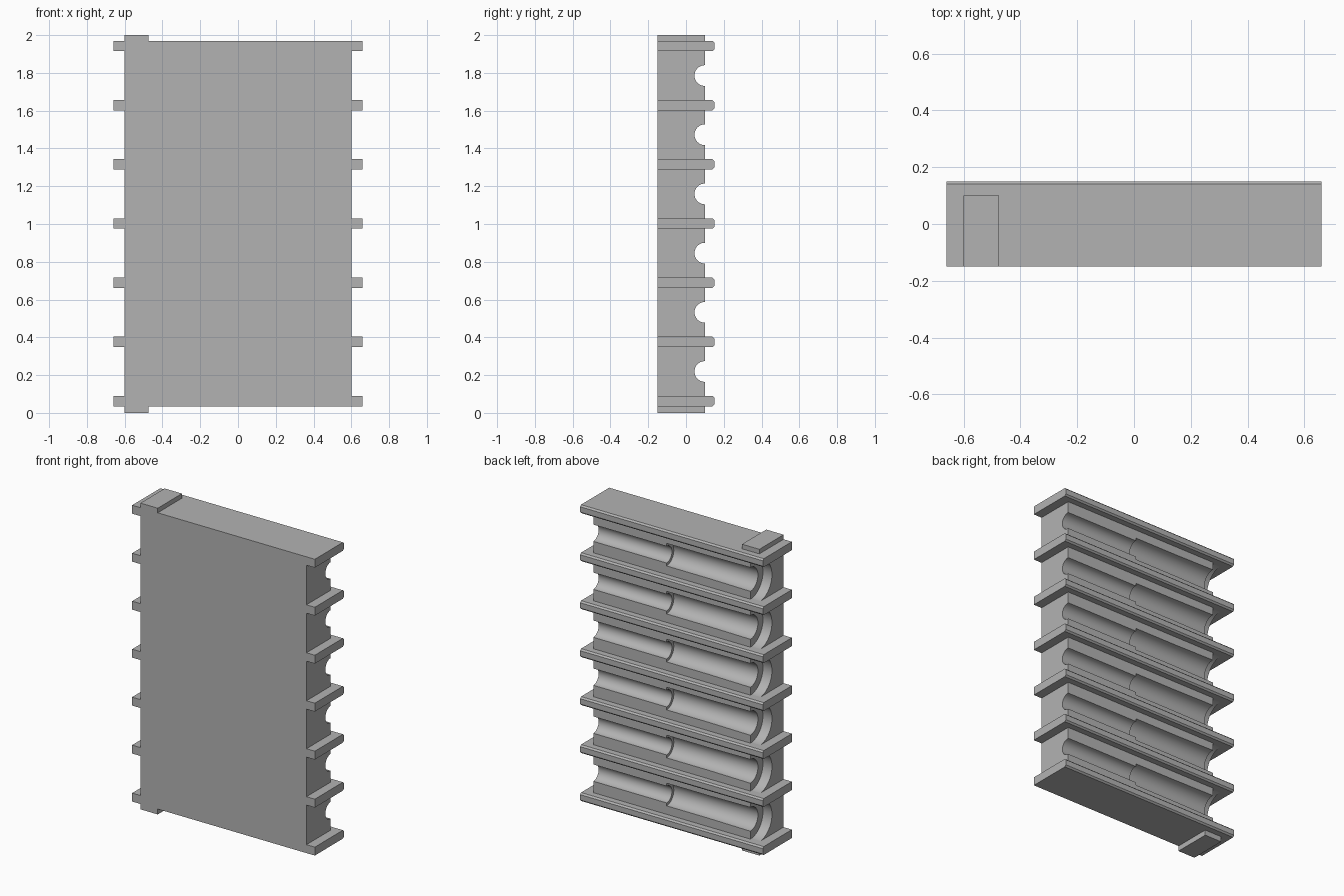
import bpy, bmesh
from math import pi, sin, cos, radians

cube = bpy.data.objects.get("Cube")
if cube:
    bpy.data.objects.remove(cube, do_unlink=True)

# One plain grey material
grey = bpy.data.materials.new("plain_grey")
grey.use_nodes = True
colour = (0.45, 0.45, 0.45, 1)
grey.diffuse_color = colour
grey.node_tree.nodes["Principled BSDF"].inputs["Base Color"].default_value = colour


def finish(name, bm):
    bmesh.ops.recalc_face_normals(bm, faces=bm.faces)
    mesh = bpy.data.meshes.new(name)
    bm.to_mesh(mesh)
    bm.free()
    mesh.materials.append(grey)
    obj = bpy.data.objects.new(name, mesh)
    bpy.context.collection.objects.link(obj)
    return obj


def extrude_x(name, profile, x0, x1):
    """Solid with a (y, z) profile running from x0 to x1."""
    bm = bmesh.new()
    face = bm.faces.new([bm.verts.new((x0, y, z)) for y, z in profile])
    ext = bmesh.ops.extrude_face_region(bm, geom=[face])["geom"]
    verts = [v for v in ext if isinstance(v, bmesh.types.BMVert)]
    bmesh.ops.translate(bm, verts=verts, vec=(x1 - x0, 0, 0))
    return finish(name, bm)


def rect(y0, y1, z0, z1):
    return [(y0, z0), (y1, z0), (y1, z1), (y0, z1)]


FRONT, BACK, LOW, HIGH = -0.15, 0.10, 0.035, 1.97
HALF, SHELVES, THICK = 0.6, 7, 0.055
PITCH = (HIGH - LOW - THICK) / (SHELVES - 1)

# Main slab
slab = extrude_x("slab", rect(FRONT, BACK, LOW, HIGH), -HALF, HALF)

# Stepped round grooves, turned about x: (x, radius)
steps = [(0.7, 0.055), (0.07, 0.055), (0.07, 0.074), (-0.23, 0.074),
         (-0.535, 0.078), (-0.535, 0.13), (-0.7, 0.13)]
SIDES = 48
bm = bmesh.new()
for i in range(SHELVES - 1):
    cz = LOW + THICK / 2 + PITCH * (i + 0.5)
    rings = [[bm.verts.new((x, BACK + r * cos(2 * pi * (k + 0.5) / SIDES),
                            cz + r * sin(2 * pi * (k + 0.5) / SIDES)))
              for k in range(SIDES)] for x, r in steps]
    for a, b in zip(rings, rings[1:]):
        for k in range(SIDES):
            n = (k + 1) % SIDES
            bm.faces.new((a[k], a[n], b[n], b[k]))
    bm.faces.new(rings[0])
    bm.faces.new(rings[-1])
cutter = finish("groove_cutter", bm)
cutter.hide_render = True
cutter.hide_set(True)

cut = slab.modifiers.new("grooves", "BOOLEAN")
cut.operation = "DIFFERENCE"
cut.solver = "EXACT"
cut.object = cutter
bpy.context.view_layer.objects.active = slab
slab.select_set(True)
bpy.ops.object.modifier_apply(modifier=cut.name)
bpy.data.objects.remove(cutter, do_unlink=True)
bpy.ops.object.shade_smooth_by_angle(angle=radians(25))

# Shelves with chamfered rear edges
LIP, C = 0.15, 0.01
for i in range(SHELVES):
    z0 = LOW + PITCH * i
    z1 = z0 + THICK
    extrude_x(f"shelf_{i + 1}",
              [(FRONT, z0), (LIP - C, z0), (LIP, z0 + C), (LIP, z1 - C),
               (LIP - C, z1), (FRONT, z1)], -0.66, 0.66)

# Locating tabs above and below
for name, z0, z1 in (("top_tab", HIGH, 2.0), ("bottom_tab", 0.0, LOW)):
    extrude_x(name, rect(FRONT, BACK, z0, z1), -HALF, -0.475)
